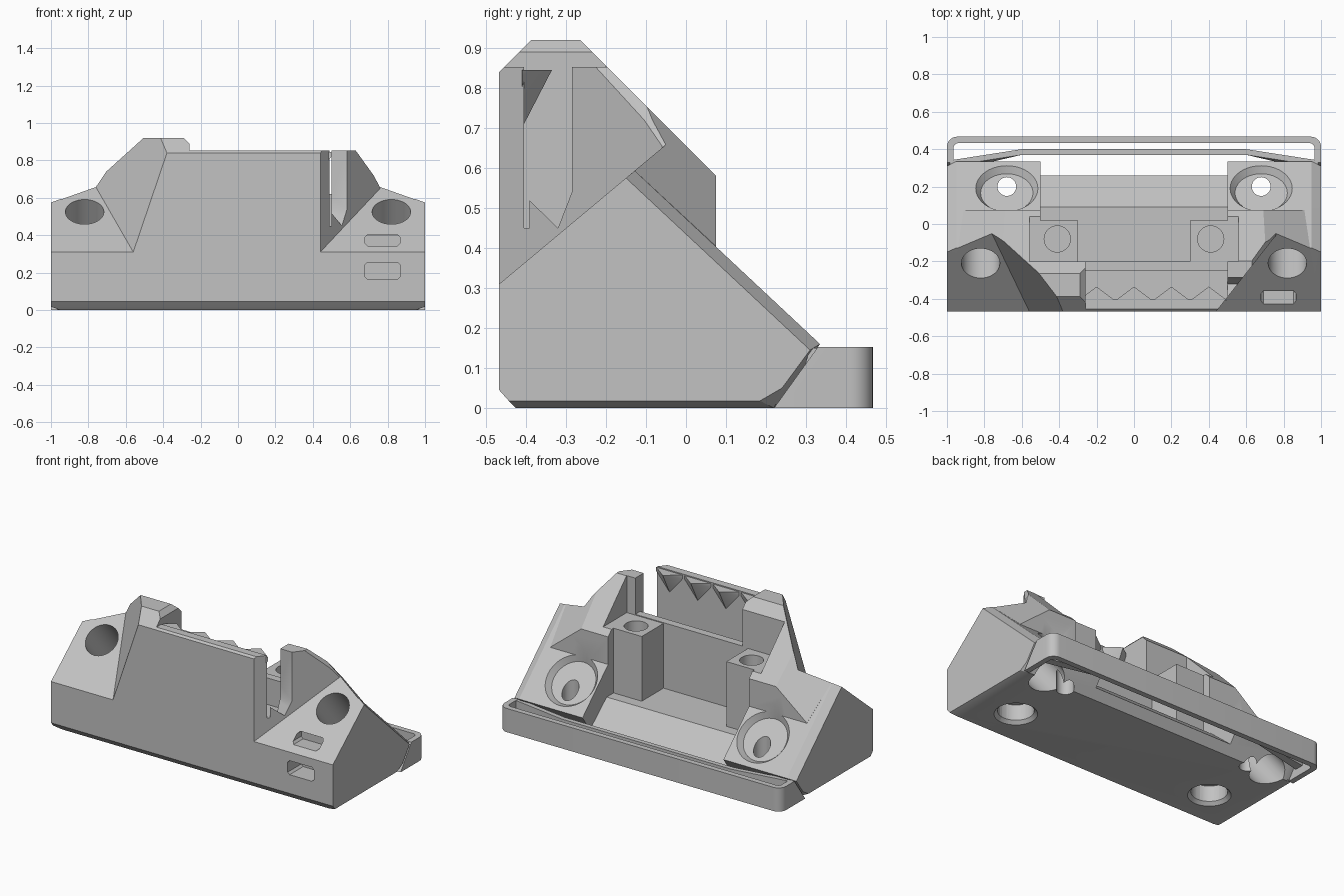
import bpy, bmesh, math
from mathutils import Vector, Matrix

if "Cube" in bpy.data.objects:
    bpy.data.objects.remove(bpy.data.objects["Cube"])

grey = bpy.data.materials.new("plain grey")
grey.use_nodes = True
grey.diffuse_color = (0.54, 0.54, 0.54, 1)
grey.node_tree.nodes["Principled BSDF"].inputs["Base Color"].default_value = (0.54, 0.54, 0.54, 1)


def finish(name, bm):
    bmesh.ops.recalc_face_normals(bm, faces=bm.faces[:])
    me = bpy.data.meshes.new(name)
    bm.to_mesh(me)
    bm.free()
    me.materials.append(grey)
    ob = bpy.data.objects.new(name, me)
    bpy.context.collection.objects.link(ob)
    return ob


def place(axis, p, t):
    return {"x": (t, *p), "y": (p[0], t, p[1]), "z": (*p, t)}[axis]


def prism(name, axis, pts, a, b, planes=()):
    """Extrude a profile along an axis, then trim by (point, outward normal) planes."""
    bm = bmesh.new()
    lo, hi = [[bm.verts.new(place(axis, p, t)) for p in pts] for t in (a, b)]
    bm.faces.new(lo)
    bm.faces.new(hi)
    for i in range(len(pts)):
        j = (i + 1) % len(pts)
        bm.faces.new((lo[i], lo[j], hi[j], hi[i]))
    bmesh.ops.recalc_face_normals(bm, faces=bm.faces[:])
    for co, no in planes:
        res = bmesh.ops.bisect_plane(bm, geom=bm.verts[:] + bm.edges[:] + bm.faces[:],
                                     plane_co=co, plane_no=no, clear_outer=True)
        edges = [e for e in res["geom_cut"] if isinstance(e, bmesh.types.BMEdge)]
        bmesh.ops.holes_fill(bm, edges=edges)
    return finish(name, bm)


def hull(name, points):
    bm = bmesh.new()
    for p in points:
        bm.verts.new(p)
    bmesh.ops.convex_hull(bm, input=bm.verts[:])
    return finish(name, bm)


def box(name, x, y, z):
    return hull(name, [(i, j, k) for i in x for j in y for k in z])


def rod(name, start, end, r1, r2=None, sides=40):
    start, end = Vector(start), Vector(end)
    d = end - start
    bm = bmesh.new()
    turn = d.to_track_quat("Z", "Y").to_matrix().to_4x4()
    bmesh.ops.create_cone(bm, cap_ends=True, segments=sides, radius1=r1, radius2=r2 or r1,
                          depth=d.length, matrix=Matrix.Translation((start + end) / 2) @ turn)
    return finish(name, bm)


def combine(target, tool, mode):
    mod = target.modifiers.new(mode, "BOOLEAN")
    mod.operation, mod.solver, mod.object = mode, "EXACT", tool
    bpy.context.view_layer.objects.active = target
    bpy.ops.object.modifier_apply(modifier=mod.name)
    bpy.data.objects.remove(tool)


def add(tool):
    combine(body, tool, "UNION")


def cut(tool):
    combine(body, tool, "DIFFERENCE")


# Wedge-shaped base with chamfered end edges
end_profile = [(-.467, .045), (-.443, .018), (.185, .018), (.24, .05), (.31, .145),
               (-.15, .575), (-.467, .31)]
mid_profile = [(-.467, .045), (-.425, 0), (.22, 0), (.335, .16), (-.128, .593), (-.467, .31)]
body = hull("wedge_body", [(s * 1, *p) for s in (-1, 1) for p in end_profile]
            + [(s * .95, *p) for s in (-1, 1) for p in mid_profile])

# Raised front wall and ears, trimmed by the sloping facets
facet = (Vector((-.38, -.467, .84)) - Vector((-.56, -.467, .31))).cross(
    Vector((-.76, -.05, .66)) - Vector((-.56, -.467, .31)))
if facet.x > 0:
    facet.negate()
rear = ((0, .075, .58), (0, 1, 1))
flanks = [((s * .91, .075, .405), (s * .8, 1.05, 1)) for s in (-1, 1)]
outline = [(-.76, .25), (-.76, .66), (-.71, .735), (-.505, .92), (-.29, .92), (-.26, .89),
           (-.26, .852), (.63, .852), (.725, .72), (.76, .655), (.76, .25)]
add(prism("upper_block", "y", outline, -.467, .075, [
    rear, ((0, -.467, .84), (0, -1, 1)), ((-.56, -.467, .31), facet),
    ((.44, -.467, .31), (.407, -.32, 0)), *flanks]))

# Shoulders outside the ears, sloping down to the back
for s, flank in zip((-1, 1), flanks):
    shoulder = [(s * .5, .25), (s * .97, .25), (s * .97, .68), (s * .5, .68)]
    add(prism("shoulder", "y", shoulder, -.2, .075, [
        rear, ((0, -.467, .31), (0, -.836, 1)), flank,
        ((s * .94, -.12, 0), (s, .15, 0))]))

# Open rear bay: upper room, bay between the posts, sloping floor
cut(box("upper_room", (-.56, .56), (-.2, .6), (.615, 1.2)))
floor_side = [(.02, .2), (.09, .2), (.26, .055), (.26, -.1), (.6, -.1), (.6, 1), (.02, 1)]
cut(prism("bay_floor", "x", floor_side, -.5, .5))
cut(box("bay_between_posts", (-.3, .3), (-.2, .05), (.2, 1.2)))

# Pocket behind the front wall, and the side slot
cut(box("wall_pocket", (-.26, .5), (-.405, -.25), (.45, 1.2)))
cut(box("wall_pocket_top", (-.26, .5), (-.405, -.19), (.62, 1.2)))
cut(hull("side_slot", [(x, y, z) for x in (.4, .8) for y, z in
                       ((-.392, .52), (-.32, .45), (-.285, .54), (-.285, 1.1), (-.392, 1.1))]))

# Bores, mirrored on both sides
for s in (-1, 1):
    slope = Vector((0, -.64, .77))
    mouth = Vector((s * .82, -.21, .525))
    cut(rod("cable_bore", mouth + slope * .3, mouth - slope * .9, .103))
    cut(rod("post_bore", (s * .41, -.08, .5), (s * .41, -.08, .8), .07))
    cut(rod("foot_bore", (s * .72, -.19, -.1), (s * .72, -.19, .12), .105))
    cut(rod("foot_bevel", (s * .72, -.19, -.02), (s * .72, -.19, .03), .145, .095))
    rear_normal = Vector((0, .68, .73))
    dish = Vector((s * .68, .19, .295))
    cut(rod("shallow_dish", dish - rear_normal * .035, dish + rear_normal * .1, .14, .24))
    cut(rod("drain_hole", (s * .68, .2, -.1), (s * .68, .2, .3), .05))

# Strap openings in the front
for z0, z1 in ((.165, .255), (.343, .402)):
    c = .013
    strap = [(.68 + c, z0), (.865 - c, z0), (.865, z0 + c), (.865, z1 - c),
             (.865 - c, z1), (.68 + c, z1), (.68, z1 - c), (.68, z0 + c)]
    cut(prism("strap_opening", "y", strap, -.6, -.33))

# Teeth along the inside of the front wall
for i, x in enumerate((-.2, 0, .2, .4)):
    hull("wall_tooth_%d" % (i + 1), [(x - .1, -.41, .845), (x + .1, -.41, .845), (x, -.335, .845),
                                     (x, -.41, .7), (x - .1, -.41, .82), (x + .1, -.41, .82)])

# Rounded rear skirt, an open frame trimmed along the undercut


def skirt_path(inset, radius):
    half, back = 1 - inset, .467 - inset
    arc = [(half - radius + radius * math.cos(a), back - radius + radius * math.sin(a))
           for a in (math.pi / 2 * k / 8 for k in range(9))]
    return [(half, .2)] + arc + [(-x, y) for x, y in reversed(arc)] + [(-half, .2)]


prism("rear_skirt", "z", skirt_path(0, .055) + skirt_path(.035, .025)[::-1], 0, .152,
      [((0, .22, 0), (0, -.16, .115))])

# Thin bent bar between the body and the skirt
hull("bar_centre", [(x, y, z) for x in (-.6, .6) for y in (.37, .4) for z in (.05, .15)])
for name, s in (("bar_end_left", 1), ("bar_end_right", -1)):
    hull(name, [(s * x, y + dy, z) for x, y, drop in ((.6, .385, 0), (.985, .325, .03))
                for dy, z in ((.015, .15), (-.015, .15), (-.015 - drop, .05), (.015, .05))])

# Crisp edges with smooth bores
for ob in bpy.context.scene.objects:
    ob.select_set(ob.type == "MESH")
bpy.context.view_layer.objects.active = body
bpy.ops.object.shade_smooth_by_angle(angle=math.radians(25))
